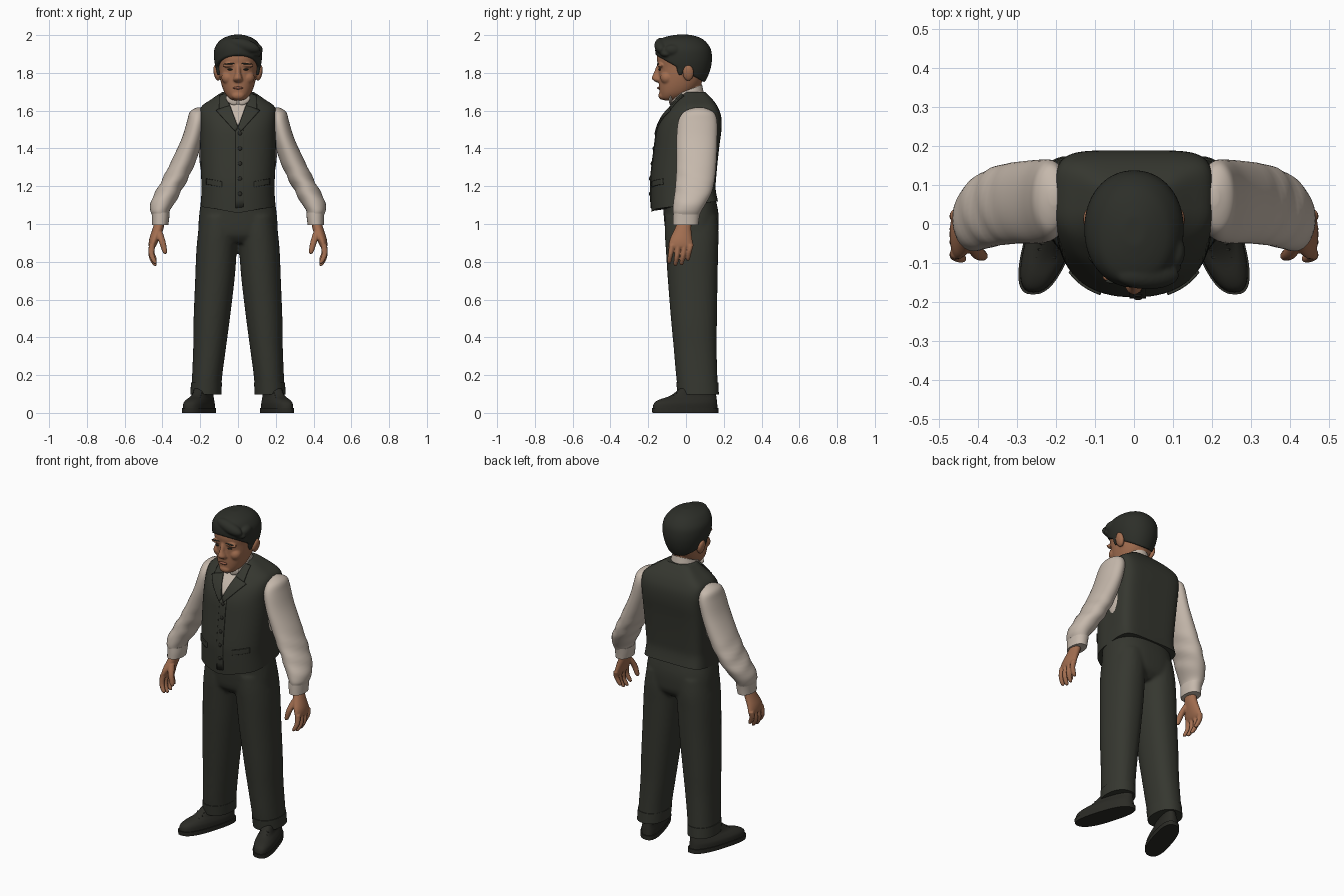
import bpy, bmesh, math
from mathutils import Vector
from mathutils.bvhtree import BVHTree

def material(name, rgb):
    m = bpy.data.materials.new(name)
    m.diffuse_color = (*rgb, 1)
    return m

CLOTH = material("charcoal cloth", (0.036, 0.038, 0.029))
SHOE = material("dark leather", (0.024, 0.024, 0.019))
HAIR = material("dark hair", (0.026, 0.028, 0.022))
SHIRT = material("cream shirt", (0.56, 0.48, 0.41))
SKIN = material("tan skin", (0.36, 0.155, 0.08))
LIP = material("lip", (0.27, 0.10, 0.06))

def finish(name, parts, mat, mirror=False, voxel=0):
    """Make one object from bmesh parts; voxel > 0 fuses them into one smooth skin."""
    me = bpy.data.meshes.new(name)
    whole = bmesh.new()
    for bm in parts:
        bmesh.ops.recalc_face_normals(bm, faces=bm.faces)
        bm.to_mesh(me)
        whole.from_mesh(me)
    whole.to_mesh(me)
    me.materials.append(mat)
    me.shade_smooth()
    me.set_sharp_from_angle(angle=math.radians(40))
    ob = bpy.data.objects.new(name, me)
    bpy.context.collection.objects.link(ob)
    if mirror:
        ob.modifiers.new("mirror", "MIRROR").use_mirror_merge = False
    if voxel:
        fuse = ob.modifiers.new("fuse", "REMESH")
        fuse.mode, fuse.voxel_size, fuse.use_smooth_shade = "VOXEL", voxel, True
        ob.modifiers.new("soften", "SMOOTH").iterations = 4
    return ob

def spline(a, b, c, d, t):
    return [0.5 * (2 * q + (r - p) * t + (2 * p - 5 * q + 4 * r - s) * t * t
                   + (3 * q - p - 3 * r + s) * t ** 3) for p, q, r, s in zip(a, b, c, d)]

def loft(rings, nf=2.0, nb=2.0, seg=40, steps=4, shear=0.0, tilt=0.0):
    """Rings are (z, centre x, half width, front y, back y); nf/nb square the front/back."""
    rows = []
    for i in range(len(rings) - 1):
        p = [rings[min(max(i + k, 0), len(rings) - 1)] for k in (-1, 0, 1, 2)]
        rows += [spline(*p, s / steps) for s in range(steps)]
    rows.append(rings[-1])
    bm, loops = bmesh.new(), []
    for z, cx, hw, yf, yb in rows:
        loop = []
        for k in range(seg):
            c, s = math.cos(math.tau * k / seg), math.sin(math.tau * k / seg)
            n = nb if s > 0 else nf
            x = cx + hw * math.copysign(abs(c) ** (2 / n), c)
            dy = (yb - yf) / 2 * math.copysign(abs(s) ** (2 / n), s)
            y = (yf + yb) / 2 + dy
            loop.append(bm.verts.new((x + shear * y, y, z + tilt * dy)))
        loops.append(loop)
    for lo, hi in zip(loops, loops[1:]):
        for k in range(seg):
            j = (k + 1) % seg
            bm.faces.new((lo[k], lo[j], hi[j], hi[k]))
    bm.faces.new(loops[0])
    bm.faces.new(loops[-1])
    return bm

def ball(loc, scale, turn=0.0):
    bm = bmesh.new()
    bmesh.ops.create_uvsphere(bm, u_segments=20, v_segments=12, radius=1)
    c, s = math.cos(turn), math.sin(turn)
    for v in bm.verts:
        x, y, z = (v.co[i] * scale[i] for i in range(3))
        v.co = Vector((c * x + s * z, y, c * z - s * x)) + Vector(loc)
    return bm

# Waistcoat, with a pointed front hem
vest = loft([(1.10, 0, .198, -.183, .169), (1.18, 0, .193, -.187, .157), (1.25, 0, .195, -.186, .16),
             (1.40, 0, .20, -.168, .175), (1.50, 0, .201, -.153, .188), (1.57, 0, .204, -.122, .186),
             (1.62, 0, .195, -.08, .168), (1.66, 0, .142, -.05, .14), (1.70, 0, .082, -.02, .10)],
            2.3, 5.5, 72)
for v in vest.verts:
    w = max(0, (1.2 - v.co.z) / .1)
    v.co.z += w * .12 * v.co.y
    if v.co.y < 0:
        v.co.z -= w * .02 * max(0, 1 - abs(v.co.x) / .12)
finish("waistcoat", [vest], CLOTH)
TREE = BVHTree.FromBMesh(vest)

def patch(name, corners, mat, lift, mirror=False):
    """A thin plate whose (x, z) quad is projected onto the waistcoat front."""
    a, b, c, d = (Vector(p) for p in corners)
    bm, n = bmesh.new(), 10
    grid = [[a.lerp(b, i / n).lerp(d.lerp(c, i / n), j / n) for j in range(n + 1)] for i in range(n + 1)]
    for row in grid:
        for j, p in enumerate(row):
            hit = TREE.ray_cast(Vector((p.x, -1, p.y)), Vector((0, 1, 0)))[0] \
                or TREE.find_nearest(Vector((p.x, -.1, p.y)))[0]
            row[j] = bm.verts.new((p.x, hit.y - lift + .004, p.y))
    for i in range(n):
        for j in range(n):
            bm.faces.new((grid[i][j], grid[i + 1][j], grid[i + 1][j + 1], grid[i][j + 1]))
    plate = finish(name, [bm], mat, mirror).modifiers.new("thickness", "SOLIDIFY")
    plate.thickness, plate.offset = .008, 0

# Waistcoat details: shirt opening, lapels, button front, pockets, buttons
patch("shirt_front", [(-.004, 1.525), (.004, 1.525), (.065, 1.69), (-.065, 1.69)], SHIRT, .004)
patch("lapel", [(0, 1.51), (.015, 1.49), (.115, 1.60), (.048, 1.64)], CLOTH, .009, True)
patch("lapel_collar", [(.046, 1.625), (.10, 1.608), (.095, 1.68), (.064, 1.69)], CLOTH, .011, True)
patch("button_front", [(-.012, 1.085), (.03, 1.09), (.03, 1.50), (-.012, 1.51)], CLOTH, .004)
patch("pocket_welt", [(.085, 1.195), (.165, 1.21), (.165, 1.24), (.085, 1.225)], CLOTH, .007, True)
for i in range(5):
    z = 1.16 + .08 * i
    y = TREE.ray_cast(Vector((.01, -1, z)), Vector((0, 1, 0)))[0].y
    finish("button", [ball((.01, y - .004, z), (.011, .005, .011))], SHOE)

# Shirt sleeves with folds and gathered cuffs, and the shirt side under the arm
bm = loft([(1.05, .412, .045, -.066, .073), (1.075, .412, .053, -.07, .085), (1.12, .395, .066, -.066, .112),
           (1.18, .364, .067, -.058, .14), (1.26, .322, .067, -.052, .155), (1.34, .285, .065, -.05, .161),
           (1.45, .242, .057, -.05, .165), (1.54, .219, .052, -.042, .165), (1.585, .214, .045, -.02, .152),
           (1.605, .207, .035, .01, .125), (1.617, .204, .012, .05, .09)], 2, 2.1)
for v in bm.verts:
    f = math.exp(-((v.co.z - 1.21) / .09) ** 2)
    v.co.x += .004 * f * math.sin(70 * v.co.z + 25 * v.co.y)
finish("sleeve", [bm], SHIRT, True)
finish("cuff", [loft([(.995, .412, .043, -.068, .065), (1.03, .41, .046, -.068, .07),
                      (1.062, .41, .047, -.067, .076)], 2.2, 2.2)], SHIRT, True)
finish("shirt_side", [ball((.165, .05, 1.42), (.043, .075, .2))], SHIRT, True)

# Hands: palm, four fingers and a thumb
hand = [loft([(1.02, .412, .026, -.04, .03), (.97, .425, .029, -.062, .028), (.92, .443, .027, -.085, .033),
              (.885, .453, .02, -.09, .038), (.872, .455, .012, -.08, .03)]),
        loft([(.842, .385, .008, -.09, -.075), (.86, .389, .014, -.095, -.068),
              (.91, .402, .018, -.09, -.055), (.96, .418, .018, -.065, -.025)], seg=16)]
for i, tip in enumerate((.79, .778, .782, .805)):
    y = -.075 + .033 * i
    hand.append(loft([(tip, .437, .006, y - .02, y - .008), (tip + .012, .443, .013, y - .025, y - .002),
                      (tip + .05, .458, .015, y - .02, y + .007), (.89, .455, .017, y - .015, y + .017)], seg=14))
finish("hand", hand, SKIN, True, .004)

# Trousers: hips and legs fused, turn-ups
hips = loft([(.90, 0, .15, -.07, .13), (.94, 0, .205, -.103, .165), (1.0, 0, .209, -.114, .173),
             (1.07, 0, .203, -.12, .17), (1.16, 0, .188, -.13, .15)], 2.5, 2.6, 48)
leg = loft([(.10, .17, .079, -.04, .170), (.2, .163, .08, -.053, .166), (.35, .150, .087, -.066, .162),
            (.5, .139, .096, -.08, .164), (.7, .123, .104, -.096, .167), (.85, .114, .107, -.106, .17),
            (.95, .107, .105, -.112, .172), (1.04, .10, .098, -.112, .165)], 2.1, 2.3)
finish("trousers", [hips, leg], CLOTH, True, .01)
finish("turn_up", [loft([(.098, .17, .082, -.044, .174), (.16, .167, .082, -.052, .171)], 2.1, 2.2)], CLOTH, True)

# Shoes, toes turned out
finish("shoe_sole", [loft([(0, .205, .065, -.178, .172), (.025, .205, .065, -.181, .172)], 2.6, 2.6, steps=1,
                          shear=-.3)], SHOE, True)
finish("shoe_upper", [loft([(.02, .205, .061, -.176, .167), (.05, .205, .06, -.17, .165),
                            (.07, .203, .052, -.142, .163), (.09, .2, .043, -.085, .16),
                            (.13, .197, .04, -.03, .155)], 2.5, 2.4, shear=-.3)], SHOE, True)
for z, y in ((.082, -.085), (.093, -.065), (.105, -.05)):
    finish("shoelace", [ball((.2 - .3 * y, y, z), (.028, .006, .007))], SHOE, True)

# Neck and shirt collar
finish("neck", [loft([(1.6, 0, .06, -.05, .08), (1.68, 0, .06, -.062, .075), (1.76, 0, .065, -.07, .085)])], SKIN)
finish("shirt_collar", [loft([(1.63, 0, .082, -.067, .10), (1.67, 0, .078, -.076, .092),
                              (1.706, 0, .072, -.078, .085)], tilt=.4)], SHIRT)
finish("collar_point", [ball((.034, -.082, 1.655), (.034, .008, .02), -.6)], SHIRT, True)

# Head, nose, brow, cheeks, chin and ears fused into one skin
skull = loft([(1.655, 0, .025, -.115, -.05), (1.664, 0, .045, -.133, -.02), (1.69, 0, .068, -.14, .03),
              (1.73, 0, .085, -.143, .07), (1.78, 0, .097, -.144, .10), (1.83, 0, .103, -.147, .115),
              (1.88, 0, .108, -.154, .12), (1.93, 0, .098, -.14, .11), (1.965, 0, .06, -.09, .06)], 2.2, 2.2)
nose = loft([(1.75, 0, .014, -.157, -.12), (1.76, 0, .025, -.173, -.12), (1.773, 0, .024, -.182, -.12),
             (1.80, 0, .015, -.171, -.12), (1.845, 0, .014, -.153, -.12)], seg=20)
finish("head", [skull, nose, ball((.045, -.136, 1.842), (.038, .016, .013), .1),
                ball((.052, -.1, 1.775), (.036, .036, .036)), ball((0, -.127, 1.68), (.034, .019, .022)),
                ball((.113, .012, 1.80), (.016, .03, .043), .2)], SKIN, True, .005)
finish("eyebrow", [ball((.045, -.147, 1.848), (.028, .007, .004), .05)], HAIR, True)
finish("eye", [ball((.042, -.139, 1.818), (.014, .006, .005))], HAIR, True)
finish("lips", [ball((0, -.144, 1.72), (.027, .009, .007))], LIP)

# Hair: a rounded cap cut along a slanting hairline, fused with a swept fringe and sideburns
cap = loft([(1.72, 0, .074, -.10, .082), (1.78, 0, .103, -.14, .115), (1.83, 0, .119, -.155, .132),
            (1.88, 0, .127, -.16, .138), (1.93, 0, .124, -.163, .13), (1.97, 0, .098, -.15, .10),
            (1.99, 0, .065, -.11, .065), (2.002, 0, .028, -.055, .02)], 2.1, 2.1, 48)
bmesh.ops.bisect_plane(cap, geom=cap.verts[:] + cap.edges[:] + cap.faces[:], plane_co=(0, -.17, 1.9),
                       plane_no=(0, .56, 1), clear_inner=True)
bmesh.ops.holes_fill(cap, edges=[e for e in cap.edges if e.is_boundary])
burns = [ball((s * .104, -.03, 1.825), (.012, .02, .04)) for s in (1, -1)]
finish("hair", [cap, ball((.035, -.132, 1.945), (.085, .036, .034), .3), ball((.07, -.105, 1.912), (.055, .038, .024), .3),
                ball((.105, -.07, 1.92), (.026, .045, .03), .2)] + burns, HAIR, False, .006)
